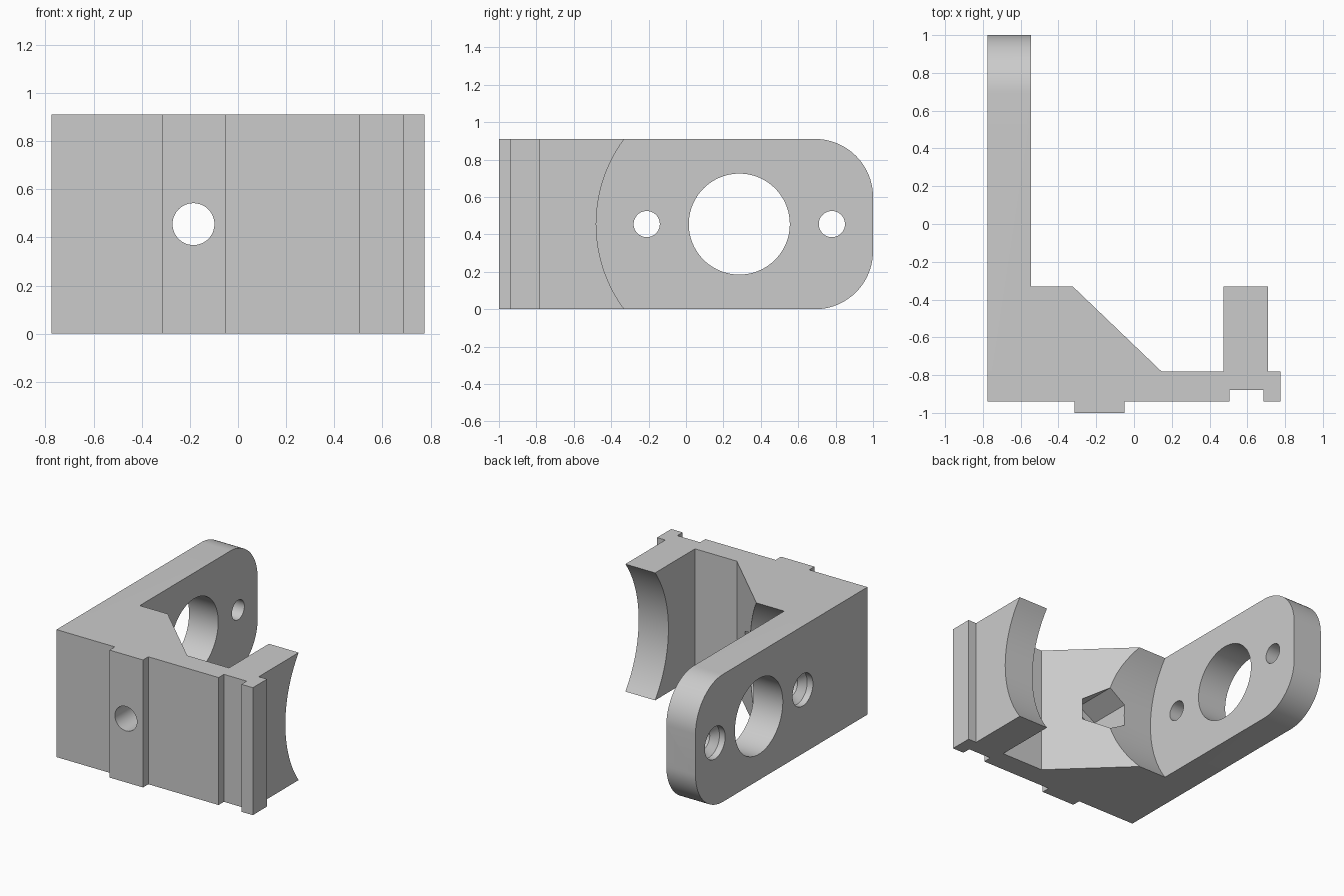
import bpy
import bmesh
from math import cos, sin, radians, tau

default = bpy.data.objects.get("Cube")
if default:
    bpy.data.objects.remove(default, do_unlink=True)

HEIGHT = 0.91
MID = HEIGHT / 2
WALL_OUT, WALL_IN = -0.775, -0.545    # side plate faces
BORE_Y = 0.285                        # centre of the large bore

grey = bpy.data.materials.new("plain_grey")
grey.use_nodes = True
grey.diffuse_color = (0.6, 0.6, 0.6, 1)
grey.node_tree.nodes["Principled BSDF"].inputs["Base Color"].default_value = (0.6, 0.6, 0.6, 1)


def make_object(name, bm):
    bmesh.ops.recalc_face_normals(bm, faces=bm.faces[:])
    mesh = bpy.data.meshes.new(name)
    bm.to_mesh(mesh)
    bm.free()
    mesh.materials.append(grey)
    obj = bpy.data.objects.new(name, mesh)
    bpy.context.collection.objects.link(obj)
    return obj


def turned_cutter(name, axis, centre, stations, sides=64, phase=0.0):
    """Solid of (position, radius) rings along x or y, centred at mid height."""
    bm = bmesh.new()
    rings = []
    for pos, radius in stations:
        ring = []
        for i in range(sides):
            a = tau * i / sides + phase
            side, z = centre + radius * cos(a), MID + radius * sin(a)
            ring.append(bm.verts.new((pos, side, z) if axis == "x" else (side, pos, z)))
        rings.append(ring)
    for low, high in zip(rings, rings[1:]):
        for i in range(sides):
            j = (i + 1) % sides
            bm.faces.new((low[i], low[j], high[j], high[i]))
    bm.faces.new(rings[0])
    bm.faces.new(rings[-1])
    cutter = make_object(name, bm)
    cutter.hide_render = True
    return cutter


# Bracket outline seen from above: plate, gusset, base, post, slot and key
outline = [
    (WALL_OUT, 1), (WALL_IN, 1), (WALL_IN, -0.325), (-0.33, -0.325),
    (0.145, -0.78), (0.475, -0.78), (0.475, -0.325), (0.71, -0.325),
    (0.71, -0.78), (0.775, -0.78), (0.775, -0.94), (0.685, -0.94),
    (0.685, -0.88), (0.505, -0.88), (0.505, -0.94), (-0.05, -0.94),
    (-0.05, -1), (-0.315, -1), (-0.315, -0.94), (WALL_OUT, -0.94),
]
bm = bmesh.new()
bottom = bm.faces.new([bm.verts.new((x, y, 0)) for x, y in outline])
extruded = bmesh.ops.extrude_face_region(bm, geom=[bottom], use_keep_orig=True)
top_verts = [v for v in extruded["geom"] if isinstance(v, bmesh.types.BMVert)]
bmesh.ops.translate(bm, verts=top_verts, vec=(0, 0, HEIGHT))
bmesh.ops.recalc_face_normals(bm, faces=bm.faces[:])

# Rounded free end of the side plate
end_edges = [e for e in bm.edges
             if all(v.co.y > 0.99 for v in e.verts)
             and abs(e.verts[0].co.x - e.verts[1].co.x) > 0.1]
bmesh.ops.bevel(bm, geom=end_edges, offset=0.31, segments=20,
                profile=0.5, affect='EDGES')
bracket = make_object("mounting_bracket", bm)

# Curved clearance, bores, countersunk screw holes and nut pocket
cutters = [
    turned_cutter("round_clearance", "x", BORE_Y, [(WALL_IN, 0.765), (1, 0.765)], 128),
    turned_cutter("large_bore", "x", BORE_Y, [(-1, 0.27), (-0.4, 0.27)], 96),
    turned_cutter("front_hole", "y", -0.185, [(-1.2, 0.087), (0, 0.087)]),
    turned_cutter("nut_pocket", "y", -0.185, [(-0.785, 0.154), (0, 0.154)], 6, radians(30)),
]
for offset in (-0.495, 0.495):
    cutters.append(turned_cutter(
        "screw_hole", "x", BORE_Y + offset,
        [(-1, 0.115), (-0.73, 0.115), (-0.685, 0.07), (-0.4, 0.07)], 48))

bpy.ops.object.select_all(action='DESELECT')
bracket.select_set(True)
bpy.context.view_layer.objects.active = bracket
for cutter in cutters:
    mod = bracket.modifiers.new(cutter.name, 'BOOLEAN')
    mod.operation = 'DIFFERENCE'
    mod.solver = 'EXACT'
    mod.object = cutter
    bpy.ops.object.modifier_apply(modifier=mod.name)
    bpy.data.objects.remove(cutter, do_unlink=True)

bpy.ops.object.shade_smooth_by_angle(angle=radians(25))
